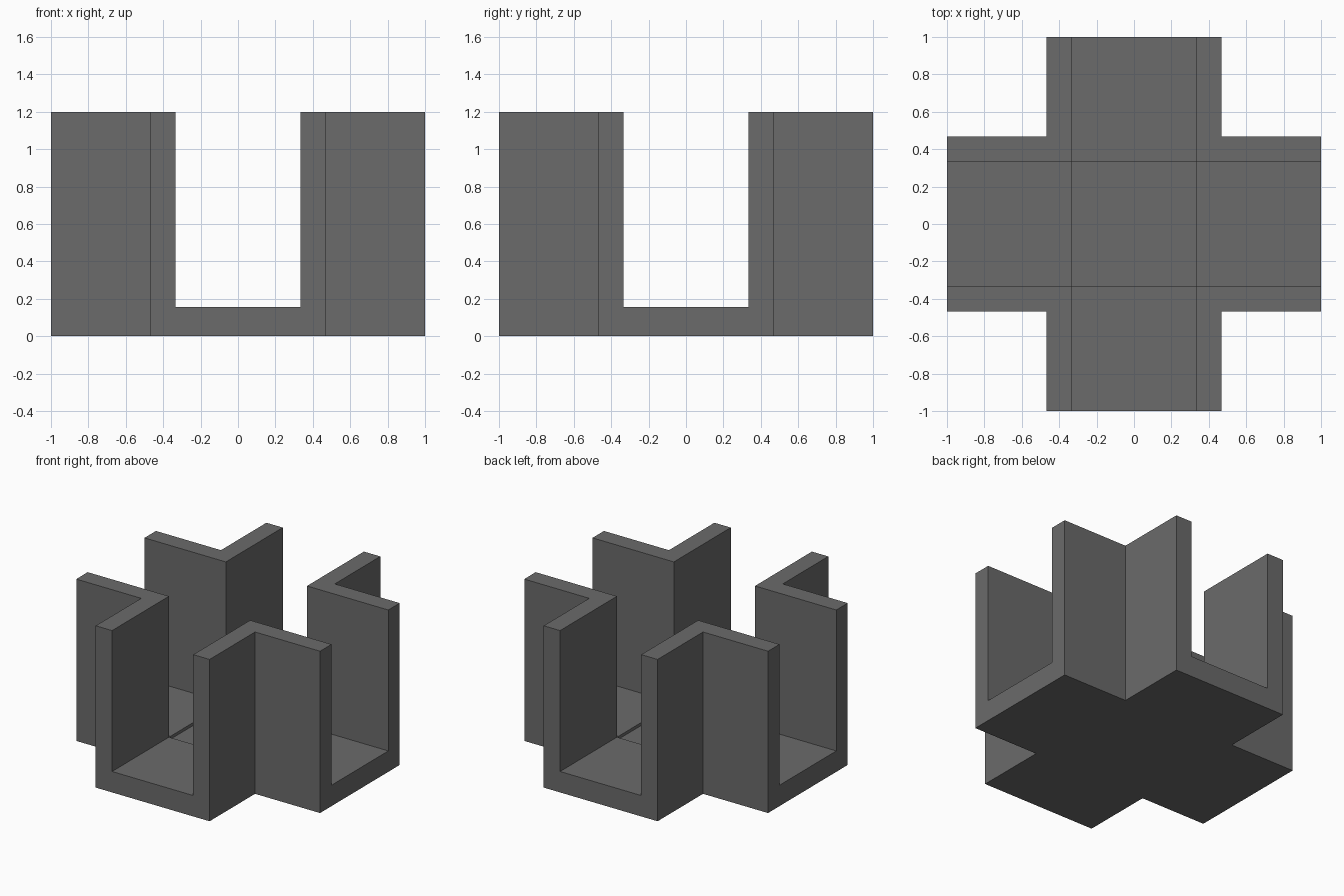
import bpy
import bmesh

cube = bpy.data.objects.get("Cube")
if cube:
    bpy.data.objects.remove(cube, do_unlink=True)

INNER, OUTER, END = 0.333, 0.467, 1.0   # channel half width, arm half width, arm reach
BASE, FLOOR, TOP = 0.133, 0.155, 1.2    # sunken centre, arm floors, wall tops

# Single dark grey material
grey = bpy.data.materials.new("dark_grey")
grey.use_nodes = True
colour = (0.145, 0.145, 0.145, 1)
grey.diffuse_color = colour
grey.node_tree.nodes["Principled BSDF"].inputs["Base Color"].default_value = colour

bm = bmesh.new()


def raise_faces(faces, height):
    """Extrude faces straight up to a height and return the new top faces."""
    geom = bmesh.ops.extrude_face_region(bm, geom=faces)["geom"]
    for v in geom:
        if isinstance(v, bmesh.types.BMVert):
            v.co.z = height
    return [f for f in geom if isinstance(f, bmesh.types.BMFace)]


def reach(face):
    """Distances of a cell's centre from the axes, smaller one first."""
    c = face.calc_center_median()
    return sorted((abs(c.x), abs(c.y)))


# Cross-shaped plan, divided along the wall lines
lines = [-END, -OUTER, -INNER, INNER, OUTER, END]
verts = [[bm.verts.new((x, y, 0)) for y in lines] for x in lines]
cells = []
for i in range(5):
    for j in range(5):
        if i in (0, 4) and j in (0, 4):
            continue
        cells.append(bm.faces.new((verts[i][j], verts[i + 1][j],
                                   verts[i + 1][j + 1], verts[i][j + 1])))
bmesh.ops.delete(bm, geom=[v for v in bm.verts if not v.link_faces], context='VERTS')

# Base slab, then arm floors around the sunken centre, then the corner walls
slab = raise_faces(cells, BASE)
ring = raise_faces([f for f in slab if reach(f)[1] > INNER], FLOOR)
raise_faces([f for f in ring if reach(f)[0] > INNER], TOP)

# Merge flat neighbouring faces into clean panels
bmesh.ops.recalc_face_normals(bm, faces=bm.faces[:])
bmesh.ops.dissolve_limit(bm, angle_limit=0.01, verts=bm.verts[:], edges=bm.edges[:])

mesh = bpy.data.meshes.new("cross_channel_block")
bm.to_mesh(mesh)
bm.free()
mesh.materials.append(grey)
block = bpy.data.objects.new("cross_channel_block", mesh)
bpy.context.collection.objects.link(block)
